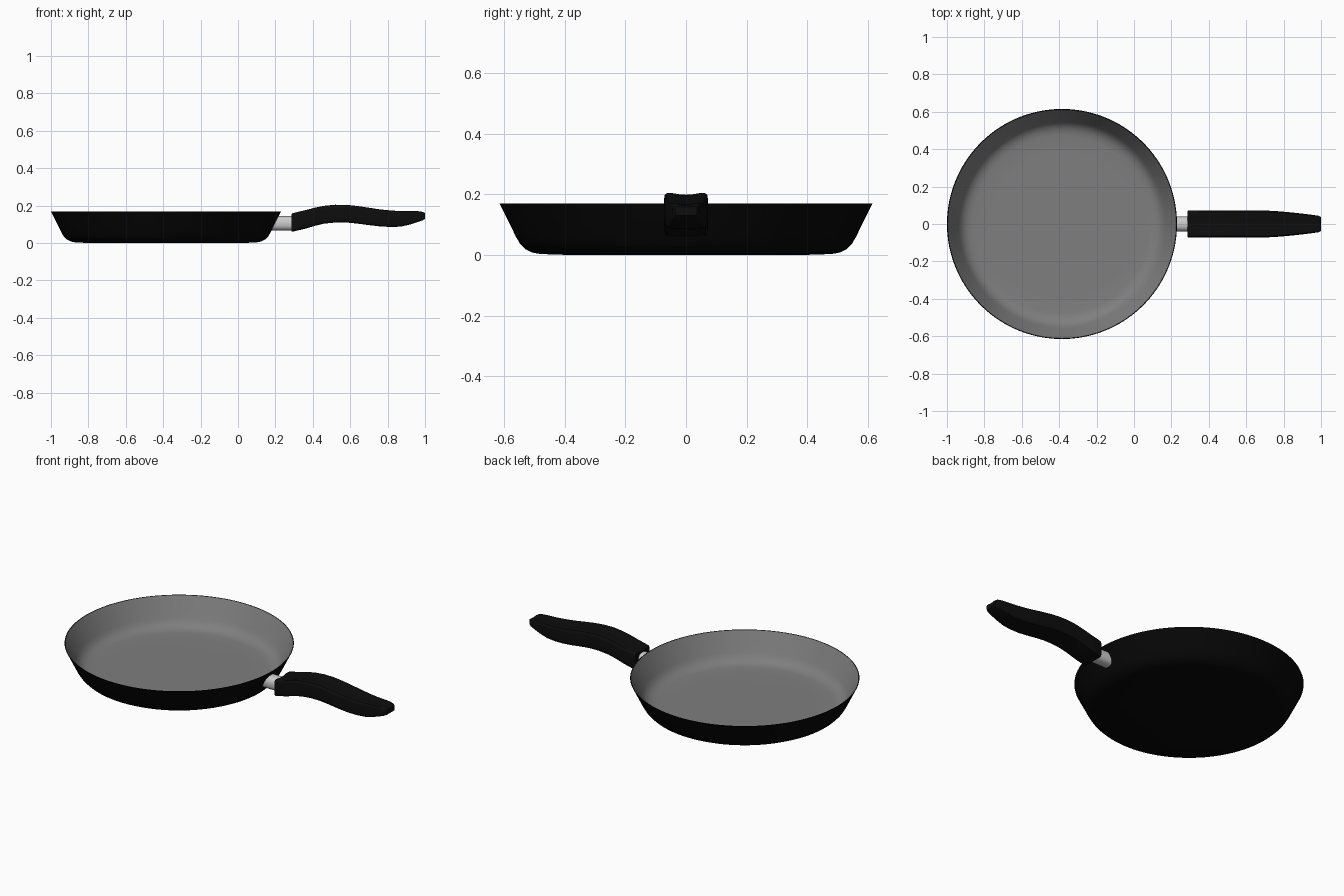
import bpy, bmesh, math

if "Cube" in bpy.data.objects:
    bpy.data.objects.remove(bpy.data.objects["Cube"])

CX = -0.385   # pan axis


def material(name, value):
    m = bpy.data.materials.new(name)
    m.diffuse_color = (value, value, value, 1)
    m.use_nodes = True
    m.node_tree.nodes["Principled BSDF"].inputs["Base Color"].default_value = m.diffuse_color
    return m


pan_black = material("pan_black", 0.002)
handle_black = material("handle_black", 0.004)
coating_grey = material("coating_grey", 0.21)
steel = material("steel", 0.6)


def finish(name, bm, mats, angle=35):
    bmesh.ops.recalc_face_normals(bm, faces=bm.faces)
    me = bpy.data.meshes.new(name)
    bm.to_mesh(me)
    bm.free()
    ob = bpy.data.objects.new(name, me)
    bpy.context.collection.objects.link(ob)
    for m in mats:
        me.materials.append(m)
    bpy.ops.object.select_all(action='DESELECT')
    ob.select_set(True)
    bpy.context.view_layer.objects.active = ob
    bpy.ops.object.shade_smooth_by_angle(angle=math.radians(angle))
    return ob


def bridge(bm, a, b):
    n = len(a)
    return [bm.faces.new((a[i], a[(i + 1) % n], b[(i + 1) % n], b[i])) for i in range(n)]


def loft(name, rings, mats, angle=35):
    """Skin a list of closed rings and cap both ends."""
    bm = bmesh.new()
    loops = [[bm.verts.new(p) for p in ring] for ring in rings]
    for a, b in zip(loops, loops[1:]):
        bridge(bm, a, b)
    bm.faces.new(loops[0])
    bm.faces.new(loops[-1])
    return finish(name, bm, mats, angle)


# Pan body: lathed outer wall, thin rim, coated inside
outer = [(0.39, 0.0), (0.48, 0.003), (0.508, 0.008), (0.53, 0.019), (0.547, 0.036),
         (0.56, 0.058), (0.588, 0.115), (0.615, 0.17)]
inner = [(0.611, 0.17), (0.581, 0.115), (0.553, 0.062), (0.54, 0.041), (0.523, 0.026),
         (0.502, 0.016), (0.475, 0.012), (0.39, 0.011)]
SEG = 96
bm = bmesh.new()
loops = [[bm.verts.new((CX + r * math.cos(2 * math.pi * i / SEG),
                        r * math.sin(2 * math.pi * i / SEG), z)) for i in range(SEG)]
         for r, z in outer + inner]
for k, (a, b) in enumerate(zip(loops, loops[1:])):
    for f in bridge(bm, a, b):
        f.material_index = int(k >= len(outer))
bm.faces.new(loops[0])
bm.faces.new(loops[-1]).material_index = 1
finish("pan_body", bm, [pan_black, coating_grey], 40)


# Steel connector: oval bar whose inner end follows the sloping wall
def wall_x(z):
    return CX + 0.56 + (z - 0.058) * 0.49 - 0.004


oval = []
for i in range(24):
    c, s = math.cos(2 * math.pi * i / 24), math.sin(2 * math.pi * i / 24)
    oval.append((0.04 * math.copysign(abs(c) ** 0.8, c),
                 0.105 + 0.039 * math.copysign(abs(s) ** 0.8, s)))
loft("connector", [[(wall_x(z), y, z) for y, z in oval],
                   [(0.30, y, z) for y, z in oval]], [steel])

# Handle: wavy grip, stations of x, bottom, top, half width
stations = [
    (0.285, 0.063, 0.155, 0.068), (0.292, 0.061, 0.160, 0.072), (0.36, 0.077, 0.176, 0.072),
    (0.41, 0.092, 0.189, 0.072), (0.46, 0.104, 0.199, 0.072), (0.52, 0.110, 0.205, 0.072),
    (0.58, 0.110, 0.204, 0.072), (0.64, 0.104, 0.198, 0.072), (0.70, 0.096, 0.189, 0.072),
    (0.76, 0.089, 0.180, 0.069), (0.82, 0.086, 0.174, 0.064), (0.87, 0.088, 0.171, 0.059),
    (0.92, 0.099, 0.171, 0.053), (0.96, 0.112, 0.171, 0.048), (0.988, 0.122, 0.167, 0.044),
    (1.0, 0.130, 0.160, 0.037)]
# half section: slightly dished top, rounded corners
half = [(0, 0.93), (0.35, 0.95), (0.7, 1.0), (0.9, 0.98), (0.98, 0.91), (1, 0.8),
        (1, 0.2), (0.98, 0.09), (0.9, 0.02), (0.75, 0), (0, 0)]
section = half + [(-y, t) for y, t in reversed(half[1:-1])]
loft("handle", [[(x, y * w, lo + t * (hi - lo)) for y, t in section]
                for x, lo, hi, w in stations], [handle_black])
